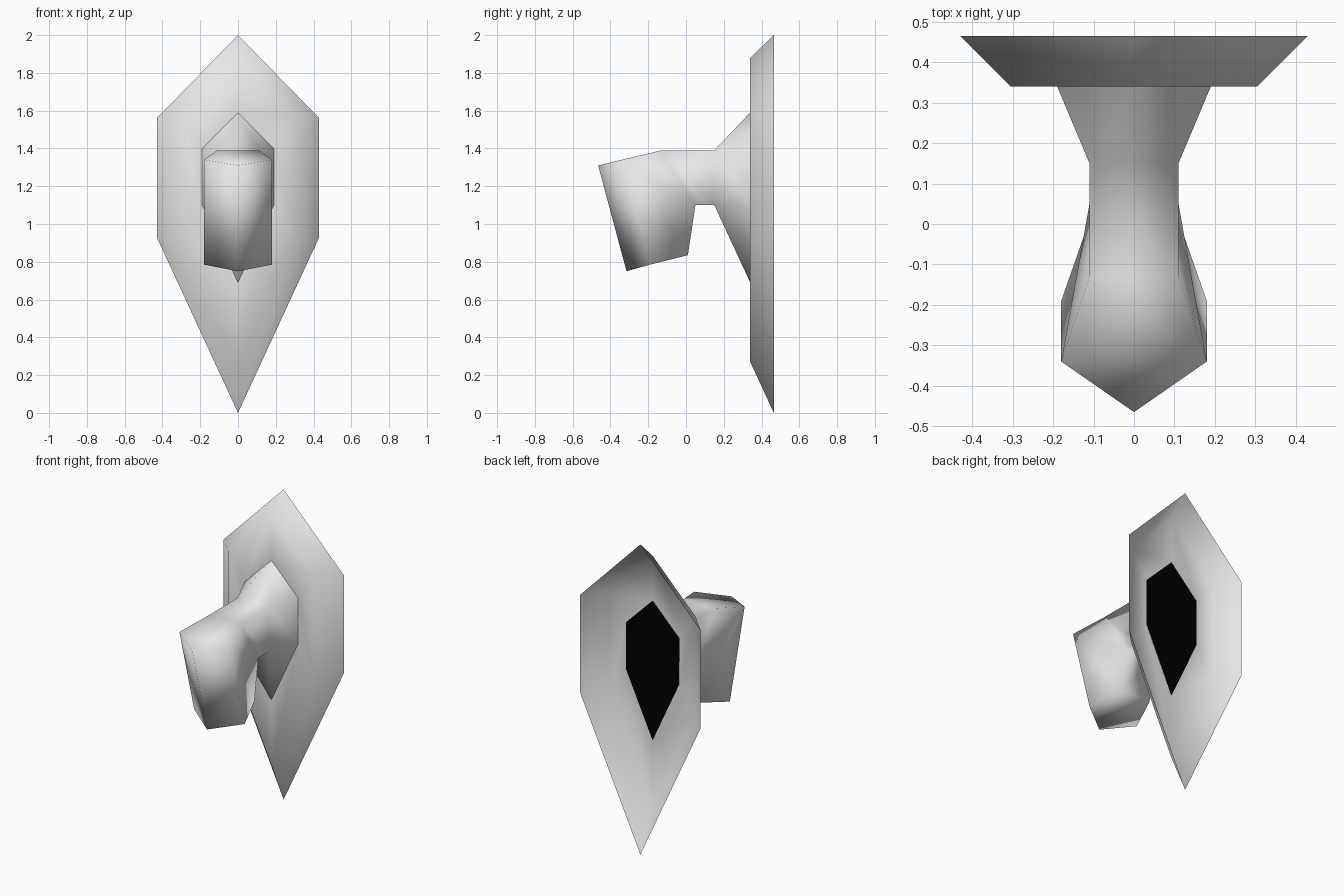
import bpy, bmesh

if "Cube" in bpy.data.objects:
    bpy.data.objects.remove(bpy.data.objects["Cube"])


def material(name, rgb):
    m = bpy.data.materials.new(name)
    m.diffuse_color = (*rgb, 1)
    m.use_nodes = True
    m.node_tree.nodes["Principled BSDF"].inputs["Base Color"].default_value = m.diffuse_color
    return m


grey = material("light grey", (0.8, 0.8, 0.8))
black = material("black", (0.0, 0.0, 0.0))


def hexagon(w, y, top, hi, lo, bottom):
    """Tall pointed hexagon, anticlockwise seen from the front."""
    return [(0, y, top), (-w, y, hi), (-w, y, lo), (0, y, bottom), (w, y, lo), (w, y, hi)]


def make(name, verts, faces, mat, recalc=False):
    me = bpy.data.meshes.new(name)
    me.from_pydata(verts, [], faces)
    bm = bmesh.new()
    bm.from_mesh(me)
    if recalc:
        bmesh.ops.remove_doubles(bm, verts=bm.verts, dist=0.0005)
        bmesh.ops.recalc_face_normals(bm, faces=bm.faces)
    for f in bm.faces:
        f.smooth = True
    bm.to_mesh(me)
    bm.free()
    me.materials.append(mat)
    ob = bpy.data.objects.new(name, me)
    bpy.context.collection.objects.link(ob)
    return ob


# Back plate: open-backed bevelled shell with a hole where the neck joins
base = hexagon(0.19, 0.34, 1.59, 1.40, 1.10, 0.69)
loops = [hexagon(0.43, 0.465, 2.0, 1.56, 0.93, 0.0),
         hexagon(0.305, 0.34, 1.88, 1.57, 0.93, 0.27), base]
faces = []
for r in range(2):
    for i in range(6):
        j = (i + 1) % 6
        faces.append((r * 6 + i, r * 6 + j, r * 6 + 6 + j, r * 6 + 6 + i))
make("back_plate", sum(loops, []), faces, grey)

# Neck and head: one half described by named corners, then mirrored
corner = {
    "nose_top": (0, -0.465, 1.31), "nose_low": (0, -0.315, 0.75),
    "cheek_top": (0.18, -0.34, 1.34), "cheek_low": (0.18, -0.19, 0.785),
    "heel": (0.11, 0.01, 0.835), "throat": (0.11, 0.05, 1.10),
    "crown": (0.11, -0.13, 1.39),
    "neck_top": (0.11, 0.15, 1.39), "neck_low": (0.11, 0.15, 1.10),
    "base_top": (0, 0.34, 1.59), "base_hi": (0.19, 0.34, 1.40),
    "base_lo": (0.19, 0.34, 1.10), "base_low": (0, 0.34, 0.69),
}
side_faces = [
    "nose_top nose_low cheek_low cheek_top",
    "cheek_top cheek_low heel", "cheek_top heel throat", "cheek_top throat crown",
    "crown throat neck_low neck_top",
    "neck_top neck_low base_lo base_hi",
    "neck_top base_hi base_top", "neck_low base_low base_lo",
]
# Faces spanning the middle: * marks the mirrored corner
middle_faces = [
    "nose_top cheek_top crown *crown *cheek_top",
    "nose_low *cheek_low *heel heel cheek_low",
    "crown neck_top *neck_top *crown",
    "throat *throat *neck_low neck_low",
    "heel *heel *throat throat",
    "neck_top base_top *neck_top", "neck_low *neck_low base_low",
]
names = list(corner)
n = len(names)
verts = [corner[k] for k in names] + [(-x, y, z) for x, y, z in corner.values()]


def index(word):
    return names.index(word.lstrip("*")) + (n if word[0] == "*" else 0)


faces = [[index(w) for w in f.split()] for f in middle_faces]
for f in side_faces:
    ids = [index(w) for w in f.split()]
    faces += [ids, [i + n for i in reversed(ids)]]
make("neck_and_head", verts, faces, grey, recalc=True)

# Dark panel closing the neck opening, facing backwards
make("back_panel", [(x, 0.341, z) for x, y, z in base], [(5, 4, 3, 2, 1, 0)], black)
